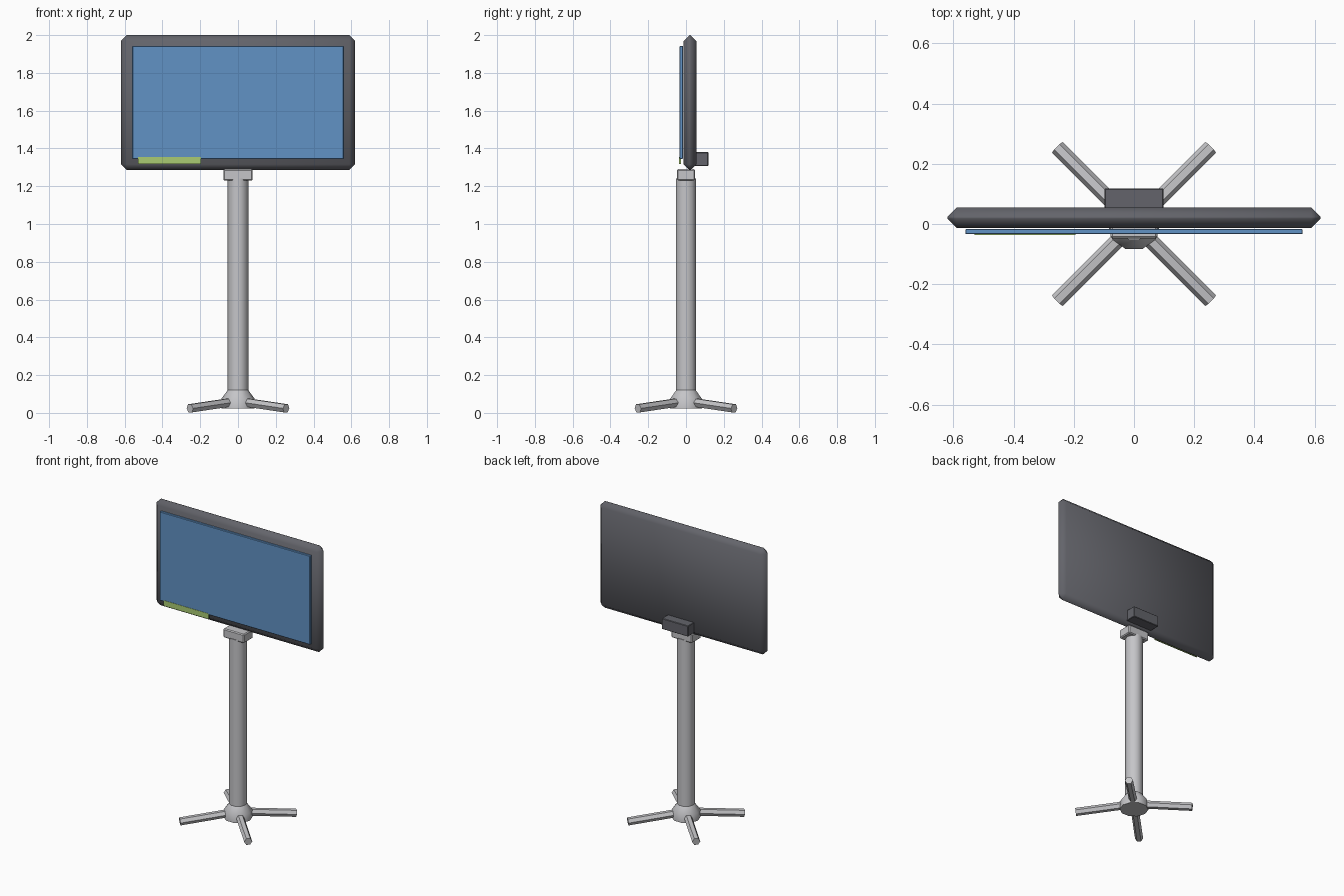
import bpy, bmesh, math
from mathutils import Vector

cube = bpy.data.objects.get("Cube")
if cube:
    bpy.data.objects.remove(cube, do_unlink=True)


def material(name, rgb):
    m = bpy.data.materials.new(name)
    m.use_nodes = True
    m.diffuse_color = (*rgb, 1)
    m.node_tree.nodes["Principled BSDF"].inputs["Base Color"].default_value = (*rgb, 1)
    return m


LIGHT = material("light_grey_metal", (0.56, 0.56, 0.58))
DARK = material("dark_grey_plastic", (0.125, 0.127, 0.145))
BLUE = material("blue_screen", (0.12, 0.29, 0.56))
GREEN = material("green_label", (0.40, 0.60, 0.17))


def finish(name, bm, mat, smooth=None):
    bmesh.ops.recalc_face_normals(bm, faces=bm.faces)
    me = bpy.data.meshes.new(name)
    bm.to_mesh(me)
    bm.free()
    me.materials.append(mat)
    ob = bpy.data.objects.new(name, me)
    bpy.context.collection.objects.link(ob)
    if smooth:
        bpy.ops.object.select_all(action='DESELECT')
        ob.select_set(True)
        bpy.context.view_layer.objects.active = ob
        bpy.ops.object.shade_smooth_by_angle(angle=math.radians(smooth))
    return ob


def box(name, lo, hi, mat, bevel=0, smooth=None):
    """Box between two corners, with chamfered edges."""
    lo, hi = Vector(lo), Vector(hi)
    bm = bmesh.new()
    bmesh.ops.create_cube(bm, size=1)
    for v in bm.verts:
        v.co = (lo + hi) / 2 + v.co * (hi - lo)
    if bevel:
        bmesh.ops.bevel(bm, geom=bm.edges[:], offset=bevel, segments=1,
                        profile=0.5, affect='EDGES')
    return finish(name, bm, mat, smooth)


def lathe(name, profile, sides, mat, smooth=None):
    """Capped round solid from (radius, height) pairs, a corner facing +x."""
    bm = bmesh.new()
    rings = []
    for r, z in profile:
        turns = [math.tau * i / sides for i in range(sides)]
        rings.append([bm.verts.new((r * math.cos(a), r * math.sin(a), z)) for a in turns])
    for a, b in zip(rings, rings[1:]):
        for i in range(sides):
            j = (i + 1) % sides
            bm.faces.new((a[i], a[j], b[j], b[i]))
    bm.faces.new(rings[0])
    bm.faces.new(rings[-1])
    return finish(name, bm, mat, smooth)


# Stand: hub, pole and collar under the panel
lathe("base_hub", [(0.088, 0.024), (0.088, 0.075), (0.055, 0.12)], 10, LIGHT, 40)
lathe("pole", [(0.055, 0.06), (0.055, 1.24)], 10, LIGHT, 40)
box("collar", (-0.078, -0.048, 1.23), (0.078, 0.048, 1.29), LIGHT, 0.006)

# Four six-sided legs sloping outward, flat side up
start, end = Vector((0.02, 0, 0.06)), Vector((0.36, 0, 0.024))
slope = math.atan2(end.x - start.x, end.z - start.z)
for side_y, depth in ((-1, "front"), (1, "back")):
    for side_x, side in ((-1, "right"), (1, "left")):
        leg = lathe(f"{depth}_{side}_leg", [(0.025, 0), (0.025, (end - start).length)], 6, LIGHT)
        for v in leg.data.vertices:
            # turn the hexagon so its flat faces look up and down
            v.co.x, v.co.y = -v.co.y, v.co.x
        heading = math.atan2(side_y, side_x)
        leg.rotation_euler = (0, slope, heading)
        leg.location = (start.x * math.cos(heading), start.x * math.sin(heading), start.z)

# Display panel with chamfered rim
box("display_housing", (-0.62, -0.013, 1.285), (0.62, 0.055, 2.0), DARK, 0.031, 50)
box("rear_bracket", (-0.098, 0.04, 1.308), (0.098, 0.118, 1.38), DARK, 0.003)
box("screen", (-0.56, -0.034, 1.345), (0.56, -0.016, 1.943), BLUE, 0.003)
box("label_strip", (-0.53, -0.036, 1.317), (-0.195, -0.027, 1.354), GREEN)
